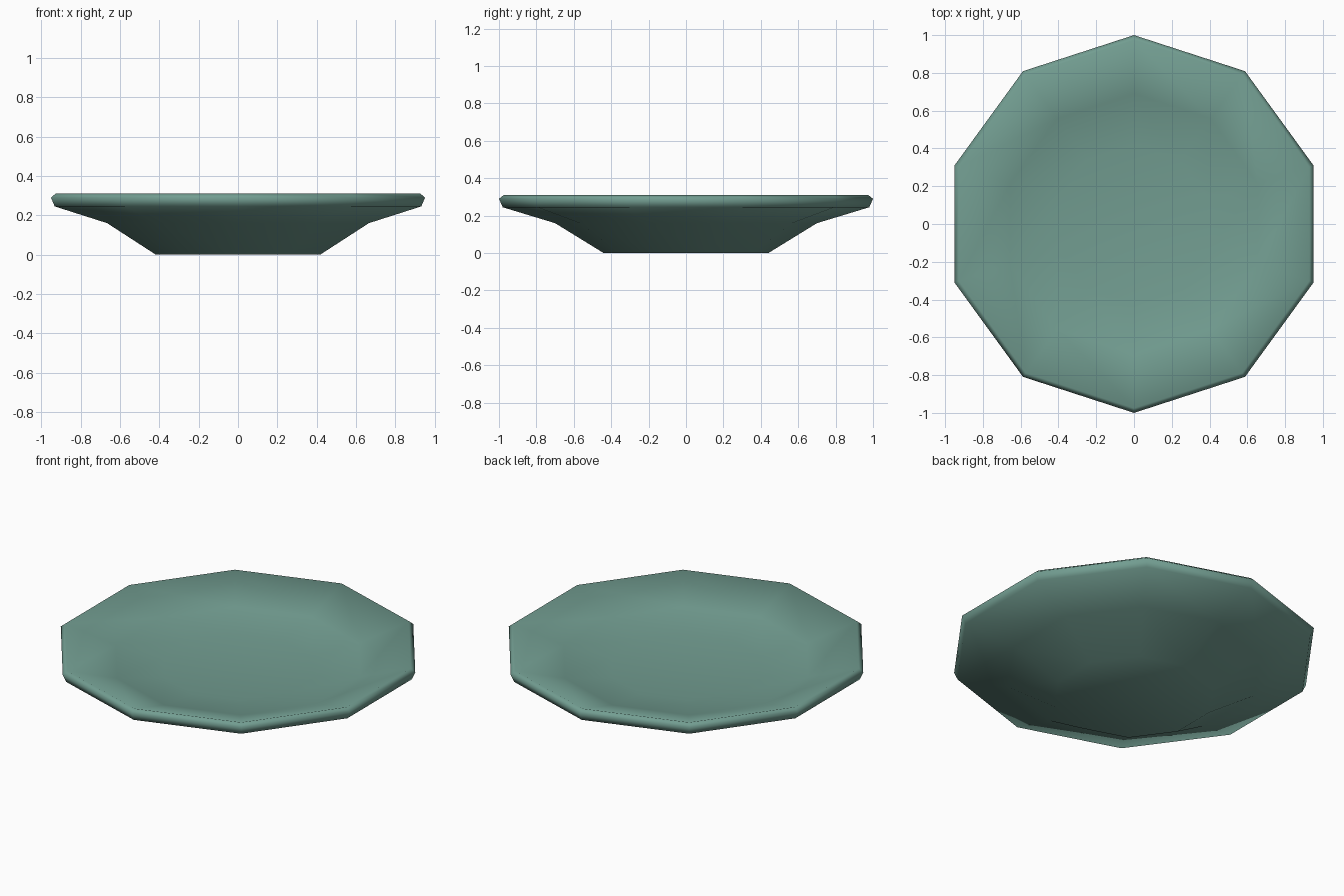
import bpy, bmesh, math

if "Cube" in bpy.data.objects:
    bpy.data.objects.remove(bpy.data.objects["Cube"])

SIDES = 10
# Closed cross-section (radius, height): underside, bevelled rim, then shallow inside
PROFILE = [(0.44, 0.0), (0.70, 0.16), (0.98, 0.245), (1.0, 0.29), (0.975, 0.31),
           (0.69, 0.222), (0.42, 0.185)]

glaze = bpy.data.materials.new("sage green glaze")
glaze.diffuse_color = (0.17, 0.34, 0.285, 1)
glaze.use_nodes = True
glaze.node_tree.nodes["Principled BSDF"].inputs["Base Color"].default_value = glaze.diffuse_color

# Ten-sided dish, spun from the cross-section
bm = bmesh.new()
rings = []
for r, z in PROFILE:
    rings.append([bm.verts.new((r * math.sin(2 * math.pi * i / SIDES),
                                r * math.cos(2 * math.pi * i / SIDES), z))
                  for i in range(SIDES)])
for a, b in zip(rings, rings[1:]):
    for i in range(SIDES):
        j = (i + 1) % SIDES
        bm.faces.new((a[i], a[j], b[j], b[i]))
bm.faces.new(rings[0])     # foot
bm.faces.new(rings[-1])    # inside floor
bmesh.ops.recalc_face_normals(bm, faces=bm.faces)
for f in bm.faces:
    f.smooth = True

mesh = bpy.data.meshes.new("dish")
bm.to_mesh(mesh)
bm.free()
mesh.materials.append(glaze)
bpy.context.collection.objects.link(bpy.data.objects.new("dish", mesh))
